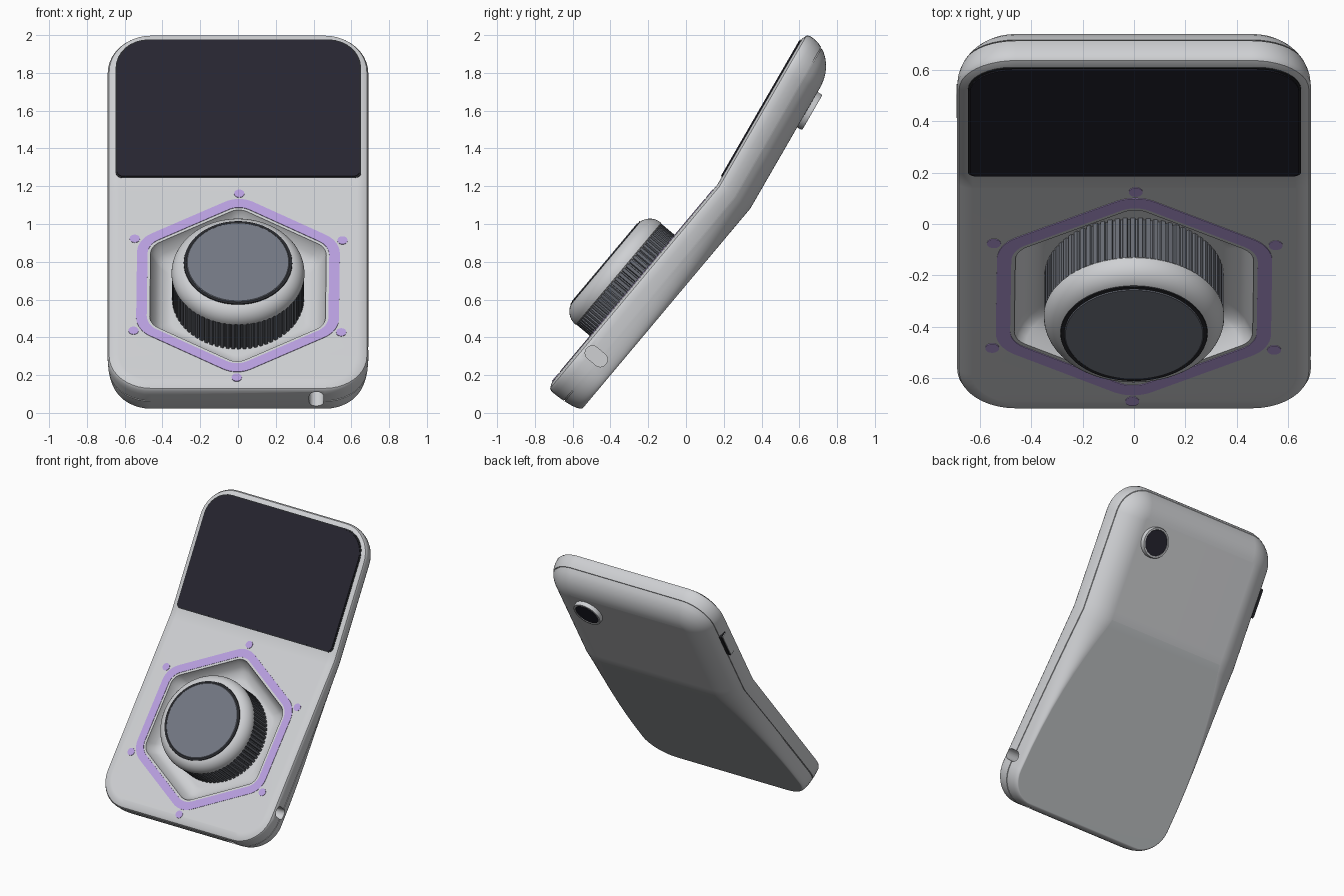
import bpy, bmesh
from math import sin, cos, pi, radians, sqrt
from mathutils import Matrix, Vector

if "Cube" in bpy.data.objects:
    bpy.data.objects.remove(bpy.data.objects["Cube"])


def material(name, r, g, b):
    m = bpy.data.materials.new(name)
    m.diffuse_color = (r, g, b, 1)
    m.use_nodes = True
    m.node_tree.nodes["Principled BSDF"].inputs["Base Color"].default_value = (r, g, b, 1)
    return m


SHELL = material("light grey shell", .62, .63, .65)
COVER = material("back cover grey", .56, .585, .60)
GLASS = material("dark glass", .019, .018, .029)
PURPLE = material("lilac inlay", .48, .35, .74)
SLATE = material("slate dial", .17, .185, .225)
GRIP = material("grip grey", .14, .15, .175)
BLACK = material("black gap", .02, .021, .025)

# Bent frames: local x across, y along the face, z out of the front face
FOLD = Vector((0, .164, 1.206))


def frame(deg):
    return Matrix.Translation(FOLD) @ Matrix.Rotation(radians(deg), 4, 'X')


LOWER, UPPER, MITRE = frame(50), frame(60), frame(55)


def finish(ob, angle=35):
    bpy.ops.object.select_all(action='DESELECT')
    ob.select_set(True)
    bpy.context.view_layer.objects.active = ob
    bpy.ops.object.shade_smooth_by_angle(angle=radians(angle))
    wn = ob.modifiers.new("weighted normals", 'WEIGHTED_NORMAL')
    wn.keep_sharp = True


def to_object(name, bm, mats, matrix):
    bmesh.ops.recalc_face_normals(bm, faces=bm.faces)
    me = bpy.data.meshes.new(name)
    bm.to_mesh(me)
    bm.free()
    me.transform(matrix)
    for m in mats:
        me.materials.append(m)
    ob = bpy.data.objects.new(name, me)
    bpy.context.collection.objects.link(ob)
    return ob


def loft(name, loops, mat, matrix, wrap=False, smooth=True):
    """Skin a stack of equal loops; cap the ends, or wrap into a ring."""
    bm = bmesh.new()
    rows = [[bm.verts.new(p) for p in loop] for loop in loops]
    n = len(rows[0])
    pairs = list(zip(rows, rows[1:])) + ([(rows[-1], rows[0])] if wrap else [])
    for a, b in pairs:
        for i in range(n):
            j = (i + 1) % n
            bm.faces.new((a[i], a[j], b[j], b[i]))
    if not wrap:
        bm.faces.new(rows[0])
        bm.faces.new(rows[-1])
    ob = to_object(name, bm, [mat], matrix)
    if smooth:
        finish(ob)
    return ob


def arc(cx, cy, r, a0, a1, n):
    return [(cx + r * cos(a0 + (a1 - a0) * i / n), cy + r * sin(a0 + (a1 - a0) * i / n))
            for i in range(n + 1)]


def rrect(x0, x1, y0, y1, rb, rt, n=8):
    q = pi / 2
    return (arc(x1 - rt, y1 - rt, rt, 0, q, n) + arc(x0 + rt, y1 - rt, rt, q, 2 * q, n)
            + arc(x0 + rb, y0 + rb, rb, 2 * q, 3 * q, n) + arc(x1 - rb, y0 + rb, rb, 3 * q, 4 * q, n))


def hexagon(apothem, r):
    c = (apothem - r) / cos(pi / 6)
    pts = []
    for k in range(6):
        a = pi / 2 + k * pi / 3
        pts += arc(c * cos(a), c * sin(a), r, a - pi / 6, a + pi / 6, 8)
    return pts


def circle(r, n=96):
    return [(r * cos(2 * pi * i / n), r * sin(2 * pi * i / n)) for i in range(n)]


def at(loop, h):
    return [(x, y, h) for x, y in loop]


def lathe(name, profile, mat, matrix):
    return loft(name, [at(circle(r), h) for r, h in profile], mat, matrix)


# Shell: rounded outline stacked through the depth, folded across the middle
HALF, BOTTOM, TOP, CORNER, DEPTH, EDGE = .69, -1.40, .93, .23, .215, .03


def back_round(s):
    t = min(max(-s / 1.1, 0), 1)
    return .21 - .17 * t * (2 - t)


def half_outline():
    """Right half, bottom to top, as point and outward normal."""
    cx = HALF - CORNER
    out = []
    for i in range(11):
        a = -pi / 2 + i * pi / 20
        out.append((cx + CORNER * cos(a), BOTTOM + CORNER * (1 + sin(a)), cos(a), sin(a)))
    for s in (-1, -.85, -.7, -.55, -.42, -.3, -.2, -.12, -.04, 0, .04, .35):
        out.append((HALF, s, 1, 0))
    for i in range(11):
        a = i * pi / 20
        out.append((cx + CORNER * cos(a), TOP - CORNER * (1 - sin(a)), cos(a), sin(a)))
    return out


def fold(x, s, d):
    if abs(s) < 1e-6:
        return MITRE @ Vector((x, 0, -d / cos(radians(5))))
    return (UPPER if s > 0 else LOWER) @ Vector((x, s, -d))


def shell():
    rings = [(EDGE * (1 - sin(a)), EDGE * (1 - cos(a))) for a in (pi / 2, pi / 3, pi / 6)]
    rings += [(d, 0) for d in (EDGE, .06, .09, .112)]
    rings += [(.112, .006), (.118, .006)]  # seam groove
    rings += [(d, 0) for d in (.118, .14, .16, .178, .192, .203, .21, .2138, DEPTH)]
    bm = bmesh.new()
    rows = []
    outline = half_outline()
    for d, extra in rings:
        u = max(d - EDGE, 0) / (DEPTH - EDGE)
        front = EDGE - sqrt(max(EDGE ** 2 - (EDGE - d) ** 2, 0)) if d < EDGE else 0
        right, left = [], []
        for x, s, nx, ns in outline:
            i = front + extra + back_round(s) * (1 - sqrt(max(1 - u * u, 0)))
            right.append(bm.verts.new(fold(x - nx * i, s - ns * i, d)))
            left.append(bm.verts.new(fold(nx * i - x, s - ns * i, d)))
        rows.append(right + left[::-1])
    n, m = len(rows[0]), len(outline)
    for a, b in zip(rows, rows[1:]):
        for i in range(n):
            j = (i + 1) % n
            bm.faces.new((a[i], a[j], b[j], b[i]))
    for row in (rows[0], rows[-1]):
        for i in range(m - 1):
            f = bm.faces.new((row[i], row[i + 1], row[n - 2 - i], row[n - 1 - i]))
            # the back cover fills the flat back below the fold
            if row is rows[-1] and outline[i + 1][1] <= 1e-6:
                f.material_index = 1
    return to_object("shell", bm, [SHELL, COVER], Matrix())


body = shell()

# Cutters: hexagonal well, side cord hole, bottom cord hole
DIAL = LOWER @ Matrix.Translation((0, -.695, 0)) @ Matrix.Rotation(radians(-.6), 4, 'Z')
well = [(.465, .03), (.465, -.005), (.455, -.03), (.435, -.065), (.41, -.09), (.375, -.105), (.35, -.108)]
cutters = [loft("well_cutter", [at(hexagon(a, a - .375 if a > .455 else .08), h) for a, h in well],
                SHELL, DIAL, smooth=False)]
slot = rrect(-.038, .038, -.065, .065, .037, .037)
cutters.append(loft("side_hole_cutter", [[(x, -1.105 + p, -.093 + q) for p, q in slot] for x in (.58, .75)],
                    SHELL, LOWER, smooth=False))
cutters.append(loft("bottom_hole_cutter", [[(.415 + p, s, -.1 + q) for p, q in slot] for s in (-1.28, -1.46)],
                    SHELL, LOWER, smooth=False))
for c in cutters:
    c.hide_render = True
    mod = body.modifiers.new(c.name, 'BOOLEAN')
    mod.operation, mod.solver, mod.object = 'DIFFERENCE', 'EXACT', c
bpy.context.view_layer.update()
cut = bpy.data.meshes.new_from_object(body.evaluated_get(bpy.context.evaluated_depsgraph_get()))
body.modifiers.clear()
body.data = cut
for c in cutters:
    bpy.data.objects.remove(c)
finish(body)

# Screen with a fine dark gap around it
loft("screen_gap", [at(rrect(-.648, .652, .044, .89, .034, .174), h) for h in (-.01, .001)], BLACK, UPPER)
loft("screen", [at(rrect(-.64, .644, .052, .882, .03, .17), h) for h in (-.01, .006)], GLASS, UPPER)

# Lilac hexagon inlay and its six dots
outer, inner = hexagon(.537, .15), hexagon(.481, .11)
loft("hexagon_inlay", [at(outer, -.006), at(outer, .003), at(inner, .003), at(inner, -.006)],
     PURPLE, DIAL, wrap=True)
for k in range(6):
    spot = DIAL @ Matrix.Rotation(k * pi / 3, 4, 'Z') @ Matrix.Translation((0, .635, 0))
    loft("marker_dot", [at(circle(.027, 24), h) for h in (-.005, .003)], PURPLE, spot)

# Dial: ridged grip, rounded ring, dark gap, flat cap
TEETH = 72
ridges = []
for t in range(TEETH):
    for part, r in ((0, .349), (.55, .349), (.65, .338), (.9, .338)):
        a = 2 * pi * (t + part) / TEETH
        ridges.append((r * cos(a), r * sin(a)))
loft("dial_grip", [at(ridges, h) for h in (-.11, .095)], GRIP, DIAL)
dome = [(.262 + x, .1 + y) for x, y in arc(0, 0, .09, 0, pi / 2 * .85, 10)]
lathe("dial_ring", [(.335, .088), (.346, .09), (.352, .098)] + dome + [(.284, .19), (.282, .17)], SHELL, DIAL)
lathe("dial_gap", [(.288, .15), (.288, .184), (.286, .1905)], BLACK, DIAL)
lathe("dial_cap", [(.272, .15), (.272, .19), (.268, .194)], SLATE, DIAL)

# Rear camera on the upper back
LENS = UPPER @ Matrix.Translation((.36, .585, -DEPTH))
lathe("camera_ring", [(.108, .02), (.108, -.022), (.104, -.03), (.092, -.03), (.09, -.024)], SHELL, LENS)
lathe("camera_glass", [(.09, .01), (.09, -.027)], GLASS, LENS)

# Side button on the right edge, in a dark surround
for name, grow, depth, mat in (("button_gap", .006, -.686, BLACK), ("side_button", 0, -.692, SHELL)):
    pad = rrect(.385 - grow, .585 + grow, -.108 - grow, -.06 + grow, .012, .012)
    loft(name, [[(x, s, h) for s, h in pad] for x in (-.65, depth)], mat, UPPER)
